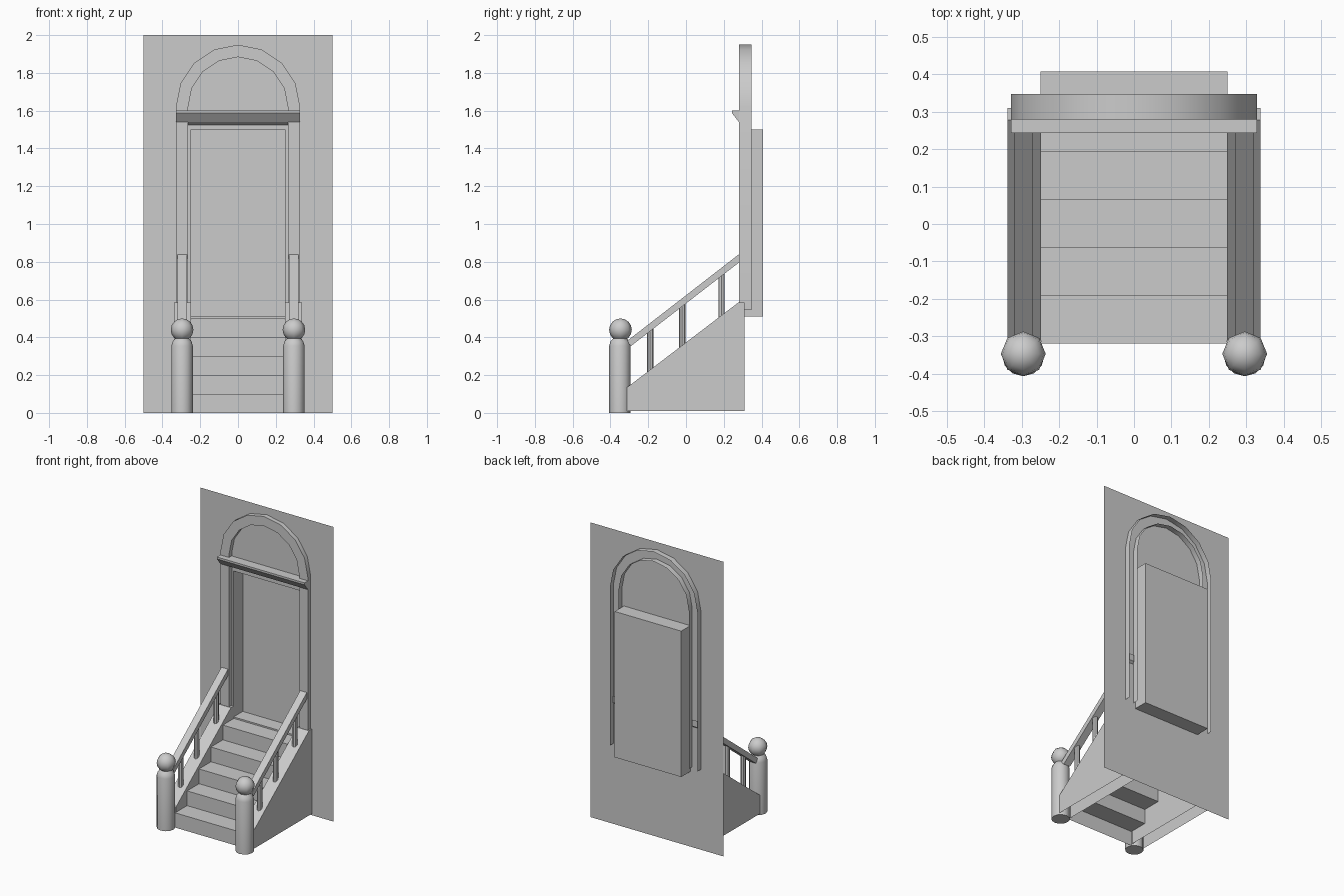
import bpy, bmesh, math
from mathutils import Matrix

cube = bpy.data.objects.get("Cube")
if cube:
    bpy.data.objects.remove(cube, do_unlink=True)

GREY = (0.6, 0.6, 0.6, 1)
stone = bpy.data.materials.new("plain_grey")
stone.use_nodes = True
stone.diffuse_color = GREY
stone.node_tree.nodes["Principled BSDF"].inputs["Base Color"].default_value = GREY

WALL_Y, FRAME_Y, FRAME_BACK, DOOR_Y = 0.31, 0.28, 0.347, 0.408
POST_X = 0.296


def finish(name, bm, smooth=False, recalc=True):
    if recalc:
        bmesh.ops.recalc_face_normals(bm, faces=bm.faces[:])
    mesh = bpy.data.meshes.new(name)
    bm.to_mesh(mesh)
    bm.free()
    mesh.materials.append(stone)
    obj = bpy.data.objects.new(name, mesh)
    bpy.context.collection.objects.link(obj)
    if smooth:
        bpy.ops.object.select_all(action="DESELECT")
        obj.select_set(True)
        bpy.context.view_layer.objects.active = obj
        bpy.ops.object.shade_smooth_by_angle(angle=math.radians(35))
    return obj


def prism(name, profile, x0, x1, skip=()):
    """Extrude a (y, z) profile along x; skip lists the edges left open."""
    bm = bmesh.new()
    a, b = [[bm.verts.new((x, y, z)) for y, z in profile] for x in (x0, x1)]
    bm.faces.new(a)
    bm.faces.new(b[::-1])
    n = len(profile)
    for i in range(n):
        if i not in skip:
            j = (i + 1) % n
            bm.faces.new((a[i], b[i], b[j], a[j]))
    return finish(name, bm)


def ribbon(bm, first, second):
    """Join two rows of points with quads."""
    a = [bm.verts.new(p) for p in first]
    b = [bm.verts.new(p) for p in second]
    for i in range(len(a) - 1):
        bm.faces.new((a[i], a[i + 1], b[i + 1], b[i]))


def rect(half, low, high, y):
    pts = [(-half, y, low), (half, y, low), (half, y, high), (-half, y, high)]
    return pts + pts[:1]


# Wall sheet with door opening
bm = bmesh.new()
ribbon(bm, rect(0.5, 0, 2, WALL_Y), rect(0.25, 0.51, 1.5, WALL_Y))
bmesh.ops.remove_doubles(bm, verts=bm.verts[:], dist=1e-5)
finish("wall", bm, recalc=False)

# Recessed door
bm = bmesh.new()
ribbon(bm, rect(0.25, 0.51, 1.5, WALL_Y), rect(0.25, 0.51, 1.5, DOOR_Y))
bm.faces.new([bm.verts.new(p) for p in rect(0.25, 0.51, 1.5, DOOR_Y)[:4]])
bmesh.ops.remove_doubles(bm, verts=bm.verts[:], dist=1e-5)
finish("door_recess", bm, recalc=False)


# Arched door frame, open at the back
def arch(radius, y):
    pts = [(radius, y, 0.545)]
    for i in range(9):
        t = math.pi * i / 8
        pts.append((radius * math.cos(t), y, 1.62 + radius * math.sin(t)))
    return pts + [(-radius, y, 0.545)]


bm = bmesh.new()
ribbon(bm, arch(0.329, FRAME_BACK), arch(0.329, FRAME_Y))
ribbon(bm, arch(0.329, FRAME_Y), arch(0.264, FRAME_Y))
ribbon(bm, arch(0.264, FRAME_Y), arch(0.264, FRAME_BACK))
bmesh.ops.remove_doubles(bm, verts=bm.verts[:], dist=1e-5)
finish("arch_frame", bm, smooth=True, recalc=False)

# Cornice over the door
prism("cornice", [(0.308, 1.6), (0.243, 1.6), (0.243, 1.587), (0.28, 1.54), (0.308, 1.525)],
      -0.329, 0.329)

# Steps as one folded sheet
path = []
for i in range(5):
    y = -0.32 + i * 0.128
    path += [(y, i * 0.1), (y, (i + 1) * 0.1)]
path.append((WALL_Y, 0.5))
bm = bmesh.new()
ribbon(bm, [(-0.248, y, z) for y, z in path], [(0.248, y, z) for y, z in path])
finish("steps", bm, recalc=False)


def rail_z(y):
    return 0.838 + 0.775 * (y - 0.278)


def lathe(name, x, y, profile, sides):
    bm = bmesh.new()
    rings = []
    for r, z in profile:
        rings.append([bm.verts.new((x + r * math.cos(2 * math.pi * k / sides),
                                    y + r * math.sin(2 * math.pi * k / sides), z))
                      for k in range(sides)])
    for low, high in zip(rings, rings[1:]):
        for k in range(sides):
            j = (k + 1) % sides
            bm.faces.new((low[k], low[j], high[j], high[k]))
    bm.faces.new(rings[0][::-1])
    bm.faces.new(rings[-1])
    finish(name, bm, smooth=True)


# Both sides of the stairs
stringer = [(-0.312, 0.01), (-0.312, 0.135), (0.278, 0.585), (WALL_Y, 0.585), (WALL_Y, 0.01)]
rail = [(-0.29, 0.355), (-0.315, rail_z(-0.315)), (0.325, rail_z(0.325)),
        (0.325, rail_z(0.325) - 0.044)]
for side, s in (("left", 1), ("right", -1)):
    x = s * POST_X
    prism(side + "_stringer", stringer, s * 0.248, s * 0.338, skip=(3, 4))
    prism(side + "_handrail", rail, x - 0.025, x + 0.025)
    for i, y in enumerate((-0.19, -0.02, 0.188)):
        z = rail_z(y) - 0.02
        lathe(f"{side}_baluster_{i + 1}", x, y, [(0.017, z - 0.36), (0.017, z)], 8)
    lathe(side + "_newel_post", x, -0.35,
          [(0.057, 0), (0.057, 0.355), (0.05, 0.378), (0.035, 0.395)], 12)
    bm = bmesh.new()
    bmesh.ops.create_uvsphere(bm, u_segments=8, v_segments=8, radius=0.06,
                              matrix=Matrix.Translation((x, -0.347, 0.44)))
    ball = finish(side + "_newel_ball", bm)
    ball.data.shade_smooth()
